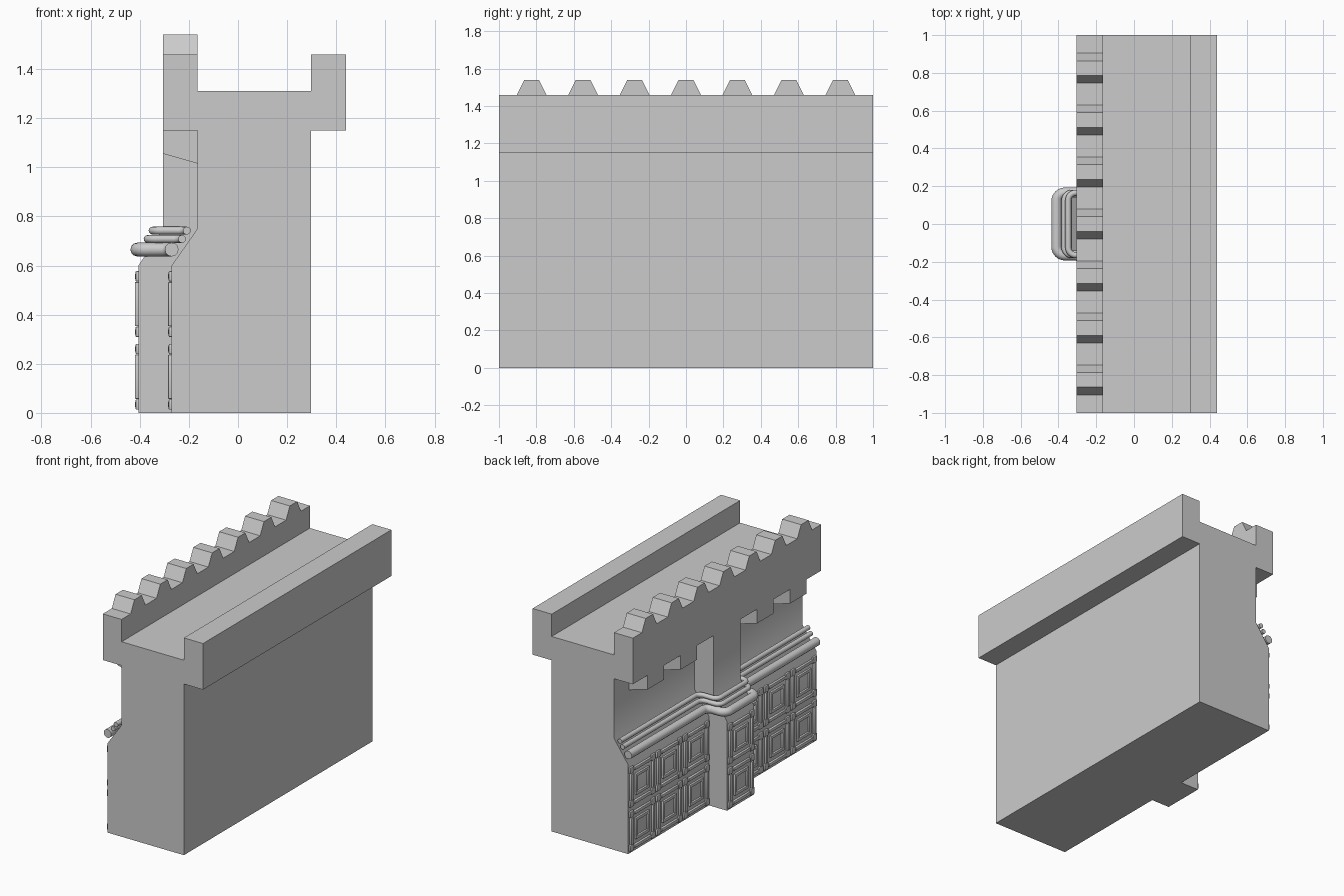
import bpy, bmesh
from math import radians, sin, cos, pi
from mathutils import Vector, Matrix

if "Cube" in bpy.data.objects:
    bpy.data.objects.remove(bpy.data.objects["Cube"])


def add_object(name, mesh, loc=(0, 0, 0)):
    ob = bpy.data.objects.new(name, mesh)
    ob.location = loc
    bpy.context.collection.objects.link(ob)
    return ob


def select_only(ob):
    bpy.ops.object.select_all(action='DESELECT')
    ob.select_set(True)
    bpy.context.view_layer.objects.active = ob


def smooth(ob, angle):
    select_only(ob)
    bpy.ops.object.shade_smooth_by_angle(angle=radians(angle))


def extrude(name, profile, vec):
    """Solid made by sweeping a closed 3D outline along vec."""
    bm = bmesh.new()
    face = bm.faces.new([bm.verts.new(p) for p in profile])
    new = bmesh.ops.extrude_face_region(bm, geom=[face])['geom']
    bmesh.ops.translate(bm, vec=vec, verts=[v for v in new if isinstance(v, bmesh.types.BMVert)])
    bmesh.ops.recalc_face_normals(bm, faces=bm.faces[:])
    mesh = bpy.data.meshes.new(name)
    bm.to_mesh(mesh)
    bm.free()
    return add_object(name, mesh)


def xz_prism(name, pts, y0, y1):
    return extrude(name, [(x, y0, z) for x, z in pts], (0, y1 - y0, 0))


# Main wall with walkway and both parapets
wall = xz_prism("wall", [
    (-0.27, 0), (0.298, 0), (0.298, 1.15), (0.44, 1.15), (0.44, 1.46), (0.298, 1.46),
    (0.298, 1.31), (-0.165, 1.31), (-0.165, 1.46), (-0.305, 1.46), (-0.305, 1.15),
    (-0.165, 1.15), (-0.165, 0.75), (-0.27, 0.60)], -1, 1)
smooth(wall, 40)

# Central buttress
HALF = 1 / 7
buttress = xz_prism("buttress", [
    (-0.25, 0), (-0.405, 0), (-0.405, 0.60), (-0.305, 0.75), (-0.305, 1.15),
    (-0.15, 1.15), (-0.15, 0.75), (-0.25, 0.60)], -HALF, HALF)
smooth(buttress, 40)

# Merlons along the battle side
for i in range(7):
    y = (i - 3) * 0.275
    extrude(f"merlon_{i}", [(-0.305, y + a, z) for a, z in
            [(-0.079, 1.46), (0.079, 1.46), (0.039, 1.54), (-0.039, 1.54)]], (0.14, 0, 0))

# Corbels under the parapet
for i, y in enumerate((-0.755, -0.405, 0.405, 0.755)):
    xz_prism(f"corbel_{i}", [(-0.305, 1.15), (-0.305, 1.055), (-0.165, 1.015), (-0.165, 1.15)],
             y - 0.087, y + 0.087)


# Armour panel mesh, raised towards -x
def panel_mesh():
    bm = bmesh.new()

    def box(y, z, w, h, depth, bevel=0.004):
        m = Matrix.Translation((0.003 - (depth + 0.003) / 2, y, z)) @ \
            Matrix.Diagonal((depth + 0.009, w, h, 1))
        vs = bmesh.ops.create_cube(bm, size=1, matrix=m)['verts']
        edges = {e for v in vs for e in v.link_edges}
        bmesh.ops.bevel(bm, geom=list(edges), offset=bevel, segments=2, profile=0.5,
                        affect='EDGES', clamp_overlap=True)

    for s in (-1, 1):
        # corner plates, edge bars, inner square frame
        for t in (-1, 1):
            box(s * 0.115, t * 0.113, 0.042, 0.042, 0.009)
        box(s * 0.115, 0, 0.022, 0.180, 0.012)
        box(0, s * 0.113, 0.180, 0.022, 0.012)
        box(s * 0.062, 0, 0.020, 0.144, 0.010, 0.003)
        box(0, s * 0.062, 0.144, 0.020, 0.010, 0.003)
    mesh = bpy.data.meshes.new("armour_panel")
    bm.to_mesh(mesh)
    bm.free()
    return mesh


panel = panel_mesh()
for col in range(7):
    for row, z in enumerate((0.147, 0.443)):
        x = -0.405 if col == 3 else -0.27
        ob = add_object(f"armour_panel_{col}_{row}", panel, (x, (col - 3) * 2 / 7, z))
smooth(ob, 35)


# Pipes that run along the wall and bend round the buttress
def fillet(pts, r, steps=8):
    """Round every right-angled inner corner of a path."""
    out = [pts[0]]
    for a, b, c in zip(pts, pts[1:], pts[2:]):
        u, v = (a - b).normalized() * r, (c - b).normalized() * r
        for k in range(steps + 1):
            t = k / steps * pi / 2
            out.append(b + u * (1 - sin(t)) + v * (1 - cos(t)))
    return out + [pts[-1]]


def pipe(name, x, z, radius, bend):
    yc, xo = 0.165, x - 0.14
    pts = [Vector((px, py, z)) for px, py in
           [(x, -1), (x, -yc), (xo, -yc), (xo, yc), (x, yc), (x, 1)]]
    path = fillet(pts, bend)
    cu = bpy.data.curves.new(name, 'CURVE')
    cu.dimensions = '3D'
    cu.bevel_depth = radius
    cu.bevel_resolution = 4
    cu.use_fill_caps = True
    sp = cu.splines.new('POLY')
    sp.points.add(len(path) - 1)
    for p, co in zip(sp.points, path):
        p.co = (*co, 1)
    select_only(add_object(name, cu))
    bpy.ops.object.convert(target='MESH')
    smooth(bpy.context.object, 40)


pipe("lower_pipe", -0.27, 0.665, 0.028, 0.045)
pipe("middle_pipe", -0.228, 0.708, 0.016, 0.04)
pipe("upper_pipe", -0.208, 0.742, 0.016, 0.04)
